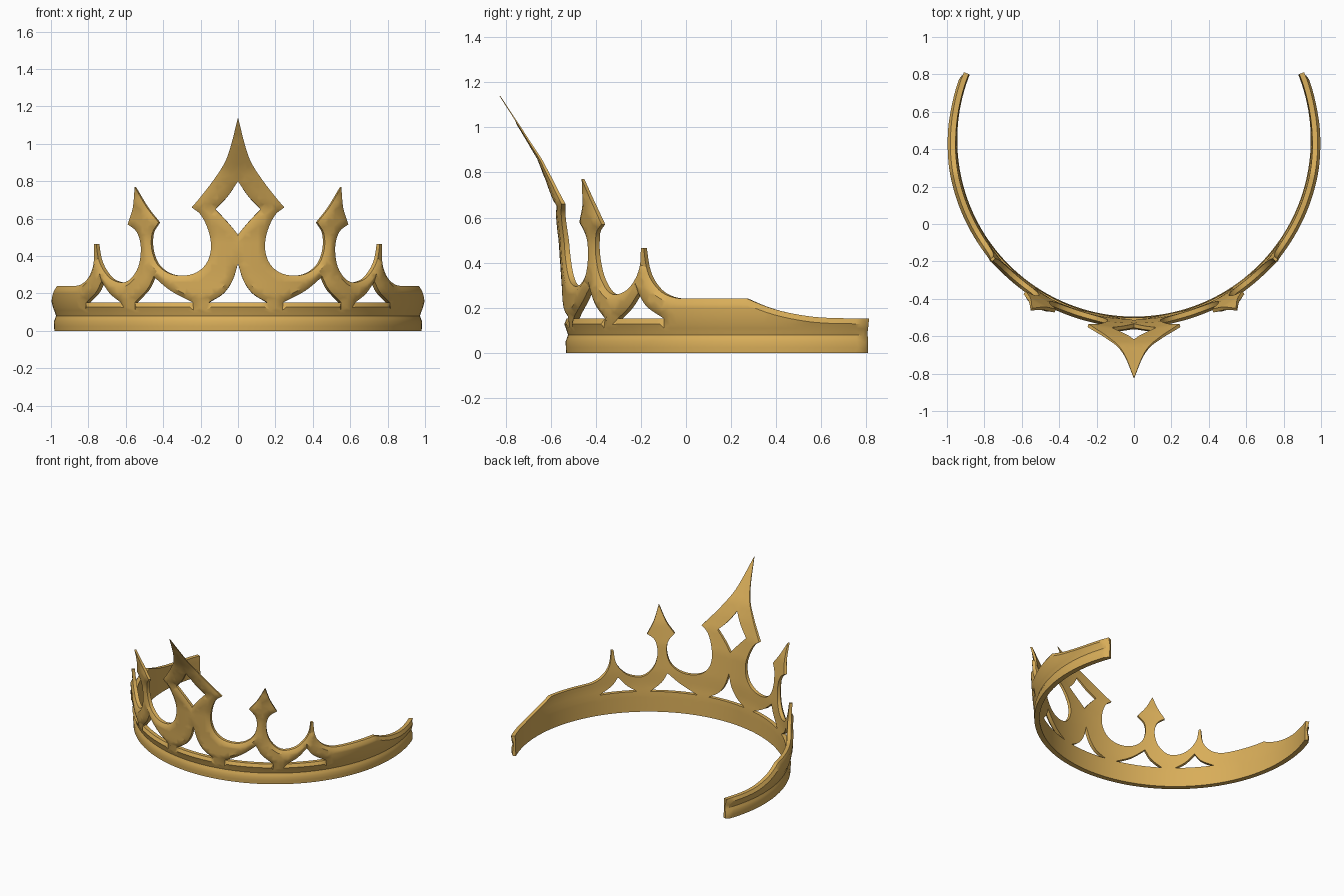
import bpy
import bmesh
import math
from mathutils import Vector
from mathutils.geometry import delaunay_2d_cdt

if "Cube" in bpy.data.objects:
    bpy.data.objects.remove(bpy.data.objects["Cube"])

CENTRE_Y = 0.45      # centre of the circle the band follows
CHAMFER = 0.024      # width of the softened outer edge
STEP = 0.035         # mesh spacing

# Height -> outer radius, and height -> metal thickness
OUTER = [(0, .982), (.05, .984), (.08, .973), (.11, .983), (.14, .995), (.2, 1), (.3, 1.002),
         (.5, 1.015), (.65, 1.04), (.76, 1.072), (.86, 1.11), (1, 1.193), (1.14, 1.28)]
THICK = [(0, .038), (.15, .045), (.3, .042), (.65, .03), (.9, .015), (1.14, .006)]

# Half outline as smooth runs of (degrees from the front, height), meeting at corners
centre_blade = [(0, 1.14), (1.7, 1), (3.6, .9), (7.2, .8), (11.3, .71), (13.9, .66)]
big_scallop = [(13.9, .66), (11.2, .62), (9.1, .54), (8.3, .45), (9.5, .37), (12.7, .315),
               (17.5, .295), (22.3, .31), (26, .36), (27.6, .44), (27.2, .52), (24.7, .58)]
side_blade_in = [(24.7, .58), (28.2, .66), (31.2, .77)]
side_blade_out = [(31.2, .77), (33, .66), (35.6, .57)]
small_scallop = [(35.6, .57), (32.6, .53), (31.4, .45), (32.2, .36), (34.3, .3), (37, .265),
                 (40, .26), (43.8, .28), (47, .33), (48.8, .39), (49.4, .465)]
outer_scallop = [(50.3, .465), (50.9, .38), (52.4, .32), (55.4, .27), (59.3, .245), (63.5, .24)]
shoulder = [(79.6, .24), (84.3, .207), (90, .179), (98.6, .157), (111.7, .152)]
band_end = [(111.7, .152), (111.7, 0)]
HALF = [centre_blade, big_scallop, side_blade_in, side_blade_out, small_scallop,
        outer_scallop, shoulder, band_end]

# Openings: left and right curved sides of each
CENTRE_HOLE = [[(0, .36), (1.7, .27), (4.6, .2), (9.2, .152)]]
DIAMOND = [[(0, .8), (3, .72), (6.8, .65)], [(6.8, .65), (3.1, .58), (0, .515)]]
SIDE_HOLES = [
    [[(14.2, .152), (21.5, .215), (27.2, .29)], [(27.2, .29), (29.6, .22), (34.3, .152)]],
    [[(39.8, .152), (44.2, .2), (47.8, .265)], [(47.8, .265), (50.6, .205), (56, .152)]],
]


def lookup(table, z):
    """Linear interpolation in a (height, value) table."""
    for (z0, v0), (z1, v1) in zip(table, table[1:]):
        if z <= z1:
            return v0 + (v1 - v0) * max(0, z - z0) / (z1 - z0)
    return table[-1][1]


def smooth(run, steps=4):
    """Catmull-Rom curve through one run of points."""
    pts = [Vector((math.radians(a), z)) for a, z in run]
    if len(pts) < 3:
        return pts
    ext = [2 * pts[0] - pts[1]] + pts + [2 * pts[-1] - pts[-2]]
    out = []
    for p0, p1, p2, p3 in zip(ext, ext[1:], ext[2:], ext[3:]):
        for k in range(steps):
            t = k / steps
            out.append(p1 + (p2 - p0) * t / 2 + (2 * p0 - 5 * p1 + 4 * p2 - p3) * t * t / 2
                       + (3 * p1 - p0 - 3 * p2 + p3) * t ** 3 / 2)
    return out + [pts[-1]]


def loop_from(runs, mirror):
    """Join runs, optionally mirror to the other side, close and resample."""
    pts = [p for run in runs for p in smooth(run)]
    if mirror:
        pts += [Vector((-p.x, p.y)) for p in reversed(pts)]
    pts = [p for i, p in enumerate(pts) if (p - pts[i - 1]).length > 1e-4]
    out = []
    for p, q in zip(pts, pts[1:] + pts[:1]):
        n = max(1, math.ceil((q - p).length / STEP))
        out += [p.lerp(q, k / n) for k in range(n)]
    return out


def flip(runs):
    return [[(-a, z) for a, z in run] for run in runs]


loops = [loop_from(HALF, True), loop_from(CENTRE_HOLE, True), loop_from(DIAMOND, True)]
for hole in SIDE_HOLES:
    loops += [loop_from(hole, False), loop_from(flip(hole), False)]
segments = [(p, q) for lp in loops for p, q in zip(lp, lp[1:] + lp[:1])]


def inside(p):
    odd = False
    for a, b in segments:
        if (a.y > p.y) != (b.y > p.y):
            if p.x < a.x + (b.x - a.x) * (p.y - a.y) / (b.y - a.y):
                odd = not odd
    return odd


def edge_distance(p):
    """Distance to the outline, leaving out the plain bottom edge."""
    best = 1.0
    for a, b in segments:
        if a.y + b.y < 0.001:
            continue
        d = b - a
        t = min(1, max(0, (p - a).dot(d) / d.length_squared))
        best = min(best, (a + d * t - p).length)
    return best


# Flat layout: outline points, a chamfer line inside them, and a filling grid
points, edges = [], []
for lp in loops:
    base, n = len(points), len(lp)
    points += lp
    edges += [(base + i, base + (i + 1) % n) for i in range(n)]
extra = []
for p, q in segments:
    d = (q - p).normalized()
    for side in (1, -1):
        c = (p + q) / 2 + Vector((-d.y, d.x)) * side * CHAMFER
        if c.y > 0.01 and inside(c) and edge_distance(c) > CHAMFER * 0.95:
            extra.append(c)
rows = [.025, .05, .065, .08, .095, .11, .125] + [.17 + .03 * i for i in range(32)]
for z in rows:
    for i in range(-56, 57):
        c = Vector((i * STEP, z))
        if inside(c) and edge_distance(c) > CHAMFER * 1.35:
            extra.append(c)
flat, _, tris, *_ = delaunay_2d_cdt(points + extra, edges, [], 0, 1e-5)
tris = [t for t in tris if inside(sum((flat[i] for i in t), Vector((0, 0))) / 3)]


def bend(p, radius):
    return (radius * math.sin(p.x), CENTRE_Y - radius * math.cos(p.x), p.y)


# Wrap the layout round the head, giving it an outer skin, an inner skin and walls
bm = bmesh.new()
front, back = {}, {}
for i in {i for t in tris for i in t}:
    p = flat[i]
    r, thick = lookup(OUTER, p.y), lookup(THICK, p.y)
    fade = max(0, 1 - edge_distance(p) / CHAMFER)
    front[i] = bm.verts.new(bend(p, r - 0.38 * thick * fade))
    back[i] = bm.verts.new(bend(p, r - thick if p.y > .14 else .945 + .03 * p.y))
directed = {(t[k], t[(k + 1) % 3]) for t in tris for k in range(3)}
for t in tris:
    bm.faces.new([front[i] for i in t])
    bm.faces.new([back[i] for i in reversed(t)])
for a, b in directed:
    if (b, a) not in directed:
        bm.faces.new([front[b], front[a], back[a], back[b]])
bmesh.ops.recalc_face_normals(bm, faces=bm.faces)

mesh = bpy.data.meshes.new("tiara_band")
bm.to_mesh(mesh)
bm.free()
tiara = bpy.data.objects.new("tiara_band", mesh)
bpy.context.collection.objects.link(tiara)

# Gold material
gold = bpy.data.materials.new("gold")
gold.use_nodes = True
color = (0.69, 0.42, 0.10, 1)
gold.diffuse_color = color
gold.node_tree.nodes["Principled BSDF"].inputs["Base Color"].default_value = color
mesh.materials.append(gold)

bpy.ops.object.select_all(action="DESELECT")
tiara.select_set(True)
bpy.context.view_layer.objects.active = tiara
bpy.ops.object.shade_smooth_by_angle(angle=math.radians(35))
